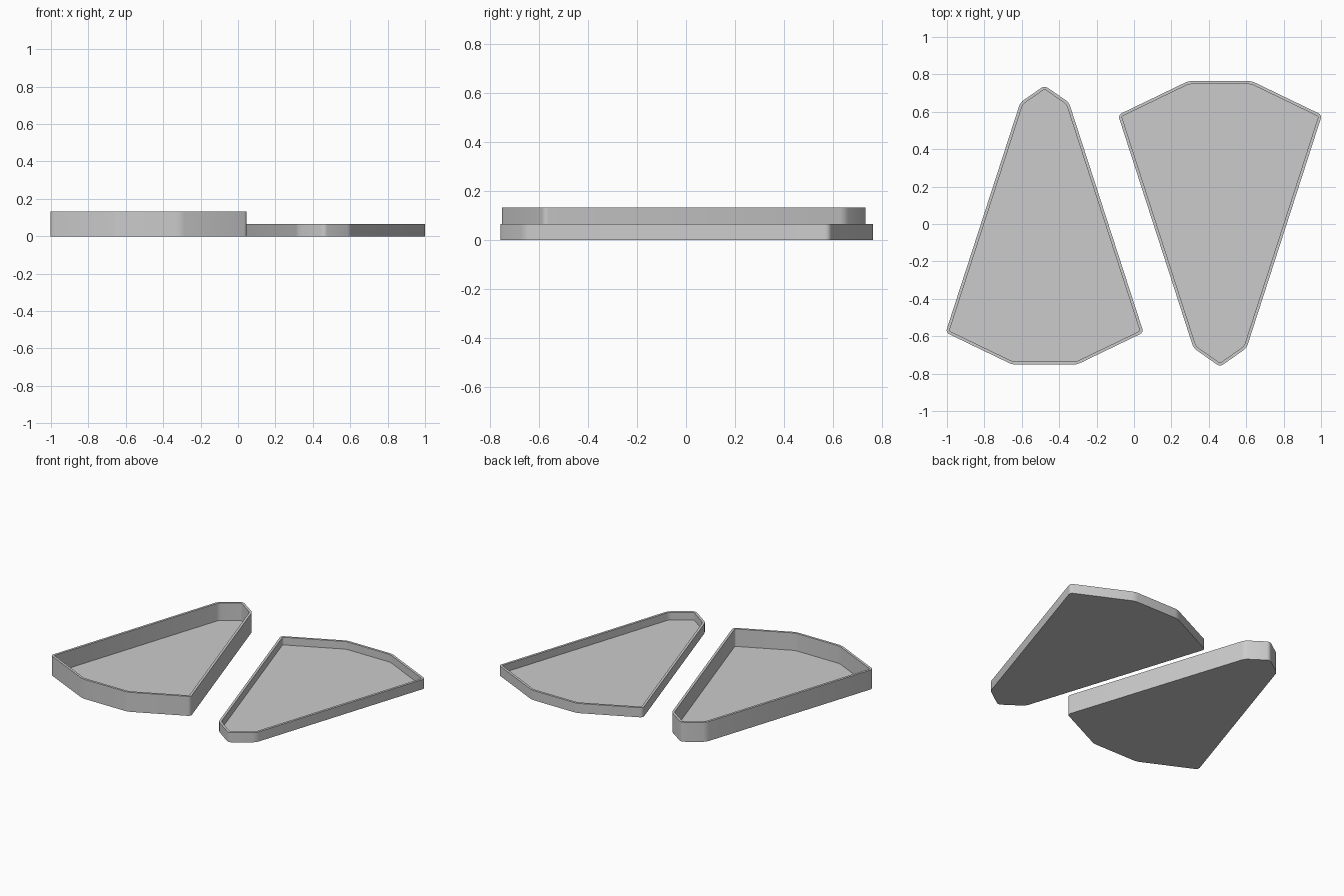
import bpy, bmesh, math

cube = bpy.data.objects.get("Cube")
if cube:
    bpy.data.objects.remove(cube, do_unlink=True)

grey = bpy.data.materials.new("plain grey")
grey.use_nodes = True
colour = (0.6, 0.6, 0.6, 1)
grey.diffuse_color = colour
grey.node_tree.nodes["Principled BSDF"].inputs["Base Color"].default_value = colour

WALL = 0.016
FLOOR = 0.014


def make_tray(name, centre_x, half_outline, height):
    """Open tray from a half outline of (x, y), listed from tip to wide end."""
    mirrored = [(-x, y) for x, y in reversed(half_outline) if x > 0]
    bm = bmesh.new()
    verts = [bm.verts.new((centre_x + x, y, 0)) for x, y in half_outline + mirrored]
    base = bm.faces.new(verts)

    # softly rounded corners
    bmesh.ops.bevel(bm, geom=list(bm.verts), offset=0.02, segments=4,
                    profile=0.5, affect='VERTICES')
    base = bm.faces[:][0]
    base.normal_update()
    if base.normal.z > 0:
        base.normal_flip()

    # outer wall
    grown = bmesh.ops.extrude_face_region(bm, geom=[base], use_keep_orig=True)
    top = [g for g in grown["geom"] if isinstance(g, bmesh.types.BMFace)][0]
    bmesh.ops.translate(bm, vec=(0, 0, height), verts=top.verts)
    bmesh.ops.recalc_face_normals(bm, faces=bm.faces)

    # rim, inner wall and tray floor
    bmesh.ops.inset_region(bm, faces=[top], thickness=WALL, use_even_offset=True)
    sunk = bmesh.ops.extrude_face_region(bm, geom=[top])
    floor = [g for g in sunk["geom"] if isinstance(g, bmesh.types.BMFace)][0]
    bmesh.ops.translate(bm, vec=(0, 0, FLOOR - height), verts=floor.verts)
    if top.is_valid:
        bmesh.ops.delete(bm, geom=[top], context='FACES_ONLY')
    bmesh.ops.recalc_face_normals(bm, faces=bm.faces)

    mesh = bpy.data.meshes.new(name)
    bm.to_mesh(mesh)
    bm.free()
    mesh.materials.append(grey)
    tray = bpy.data.objects.new(name, mesh)
    bpy.context.collection.objects.link(tray)
    bpy.ops.object.select_all(action='DESELECT')
    tray.select_set(True)
    bpy.context.view_layer.objects.active = tray
    bpy.ops.object.shade_smooth_by_angle(angle=math.radians(30))


# deep box on the right, shallow and slightly larger lid on the left
make_tray("deep_tray", -0.478,
          [(0, 0.74), (0.13, 0.65), (0.529, -0.58), (0.172, -0.752)], 0.133)
make_tray("shallow_lid", 0.46,
          [(0, -0.763), (0.142, -0.663), (0.545, 0.583), (0.17, 0.764)], 0.066)
